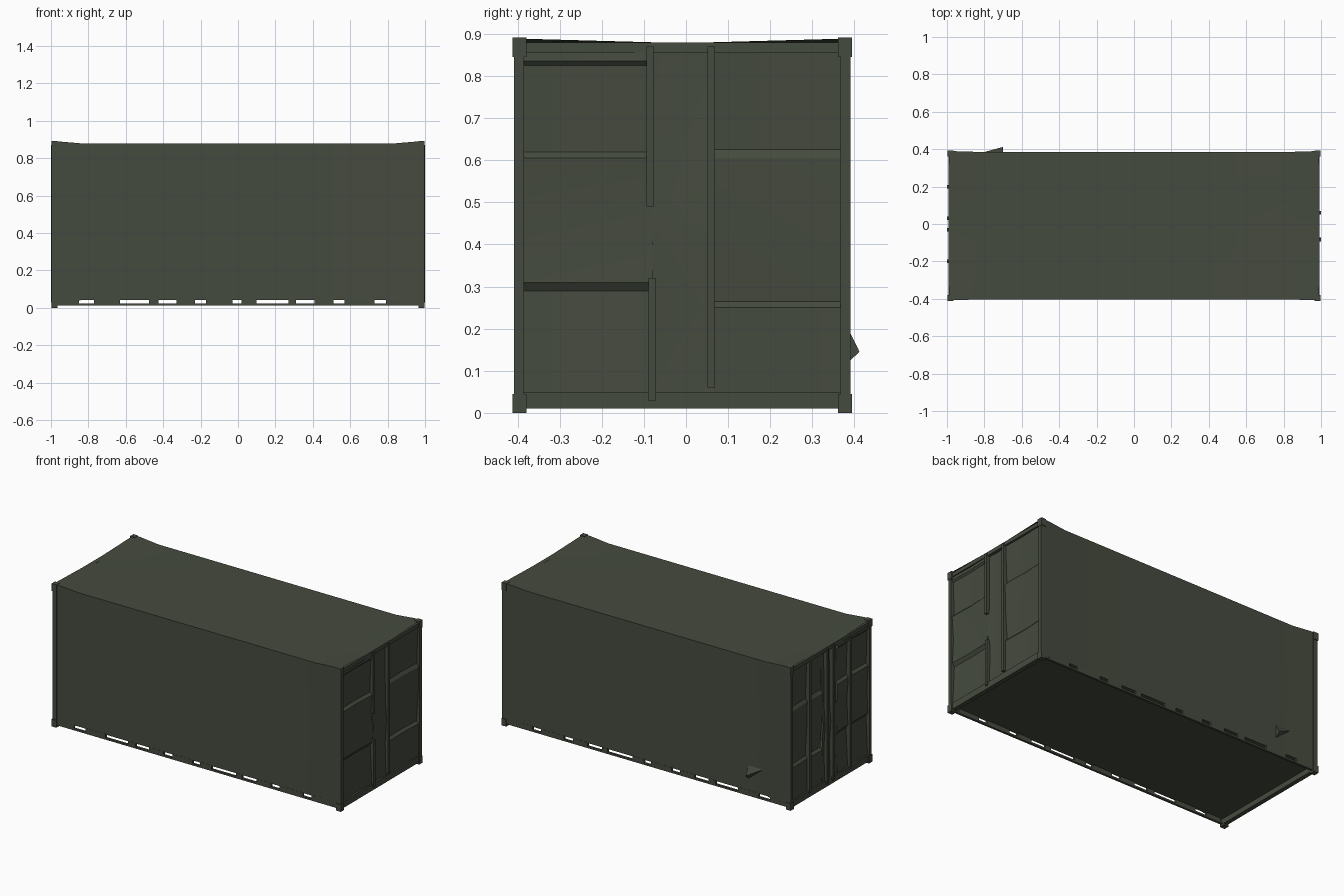
import bpy, bmesh, math

if "Cube" in bpy.data.objects:
    bpy.data.objects.remove(bpy.data.objects["Cube"])

YC, W = -0.009, 0.394          # body centre line and half width
green = bpy.data.materials.new("dark_olive_green")
green.diffuse_color = (0.060, 0.070, 0.049, 1)
green.use_nodes = True
green.node_tree.nodes["Principled BSDF"].inputs["Base Color"].default_value = green.diffuse_color


def finish(name, bm, smooth=False):
    bmesh.ops.recalc_face_normals(bm, faces=bm.faces)
    me = bpy.data.meshes.new(name)
    bm.to_mesh(me)
    bm.free()
    ob = bpy.data.objects.new(name, me)
    me.materials.append(green)
    bpy.context.collection.objects.link(ob)
    if smooth:
        bpy.context.view_layer.objects.active = ob
        ob.select_set(True)
        bpy.ops.object.shade_smooth_by_angle(angle=math.radians(30))
        ob.select_set(False)
    return ob


def add_box(bm, x0, x1, y0, y1, z0, z1):
    r = bmesh.ops.create_cube(bm, size=1)
    for v in r["verts"]:
        v.co.x = (x0 + x1) / 2 + v.co.x * (x1 - x0)
        v.co.y = (y0 + y1) / 2 + v.co.y * (y1 - y0)
        v.co.z = (z0 + z1) / 2 + v.co.z * (z1 - z0)


def skin(bm, rows):
    vs = [[bm.verts.new(p) for p in r] for r in rows]
    for a, b in zip(vs, vs[1:]):
        for i in range(len(a) - 1):
            bm.faces.new((a[i], a[i + 1], b[i + 1], b[i]))


# Shell: side walls and roof, flaring up and out at the corners
def shell_row(x):
    t = min(1, max(0, (abs(x) - 0.82) / 0.13))
    w = W + 0.004 * t
    row = [(x, YC - w, 0.045 - 0.025 * t), (x, YC - w, 0.45)]
    for k in (-1, -0.5, 0, 0.5, 1):
        row.append((x, YC + k * w, 0.878 + 0.011 * t * abs(k)))
    return row + [(x, YC + w, 0.45), (x, YC + w, 0.045 - 0.025 * t)]


bm = bmesh.new()
skin(bm, [shell_row(x) for x in (-0.99, -0.95, -0.82, -0.4, 0, 0.4, 0.82, 0.95, 0.99)])
finish("wall_and_roof_shell", bm, True)

# Floor
bm = bmesh.new()
add_box(bm, -0.98, 0.98, YC - W + 0.002, YC + W - 0.002, 0.042, 0.048)
finish("floor", bm)

# Bottom rails with short spacers, leaving slots under the walls
bm = bmesh.new()
for s in (-1, 1):
    y = YC + s * (W - 0.006)
    add_box(bm, -0.97, 0.97, y - 0.007, y + 0.007, 0.012, 0.023)
    for x, h in ((-0.9, .05), (-0.7, .07), (-0.45, .025), (-0.28, .05), (-0.1, .07),
                 (0.06, .04), (0.29, .02), (0.46, .05), (0.65, .08), (0.86, .07)):
        add_box(bm, x - h, x + h, y - 0.007, y + 0.007, 0.02, 0.046)
finish("bottom_rails", bm)

# Corner posts and corner castings
bm = bmesh.new()
for sx in (-1, 1):
    for sy in (-1, 1):
        xs = sorted((sx * 0.965, sx * 0.996))
        ys = sorted((YC + sy * 0.376, YC + sy * 0.399))
        add_box(bm, *xs, *ys, 0.01, 0.88)
        for z0, z1 in ((0.0, 0.045), (0.845, 0.891)):
            xs = sorted((sx * 0.965, sx * 0.998))
            ys = sorted((YC + sy * 0.37, YC + sy * 0.403))
            add_box(bm, *xs, *ys, z0, z1)
finish("corner_posts", bm)

# End sills and headers
bm = bmesh.new()
for sx in (-1, 1):
    xs = sorted((sx * 0.965, sx * 0.992))
    add_box(bm, *xs, YC - 0.38, YC + 0.38, 0.01, 0.05)
    add_box(bm, *xs, YC - 0.38, YC + 0.38, 0.855, 0.879)
finish("end_sills_and_headers", bm)


# Door leaves: creased panels, each with three sloping bands
def leaf(bm, sx, y0, y1, profile):
    ym = (y0 + y1) / 2
    skin(bm, [[(sx * (d + o), y, z) for z, d in profile]
              for y, o in ((y0, 0), (ym, -0.004), (y1, 0.003))])


left_bands = [(0.03, .984), (0.29, .972), (0.31, .986), (0.46, .978),
              (0.605, .988), (0.62, .973), (0.825, .980), (0.835, .989), (0.87, .986)]
right_bands = [(0.03, .984), (0.25, .986), (0.265, .972), (0.45, .984),
               (0.605, .987), (0.625, .974), (0.87, .983)]
centre = [(0.03, .984), (0.25, .978), (0.40, .988), (0.50, .980), (0.87, .976)]
bm = bmesh.new()
for sx in (-1, 1):
    leaf(bm, sx, -0.39, -0.08, left_bands)
    leaf(bm, sx, -0.08, 0.065, centre)
    leaf(bm, sx, 0.065, 0.375, right_bands)
finish("door_panels", bm, True)

# Upright lock bars
bm = bmesh.new()
for sx, bars in ((1, ((-0.085, .49, .87), (-0.08, .03, .32), (0.06, .06, .87))),
                 (-1, ((-0.2, .04, .86), (-0.03, .03, .87), (0.03, .03, .87), (0.2, .04, .86)))):
    for y, z0, z1 in bars:
        xs = sorted((sx * 0.972, sx * 0.999))
        add_box(bm, *xs, y - 0.009, y + 0.009, z0, z1)
finish("lock_bars", bm)

# Small bent tab on the back wall
bm = bmesh.new()
vs = [bm.verts.new(p) for p in ((-0.8, YC + W, 0.20), (-0.7, 0.412, 0.145),
                                (-0.7, YC + W, 0.12), (-0.7, YC + W, 0.20))]
for f in ((0, 1, 3), (0, 2, 1), (1, 2, 3), (0, 3, 2)):
    bm.faces.new([vs[i] for i in f])
finish("bent_tab", bm)
